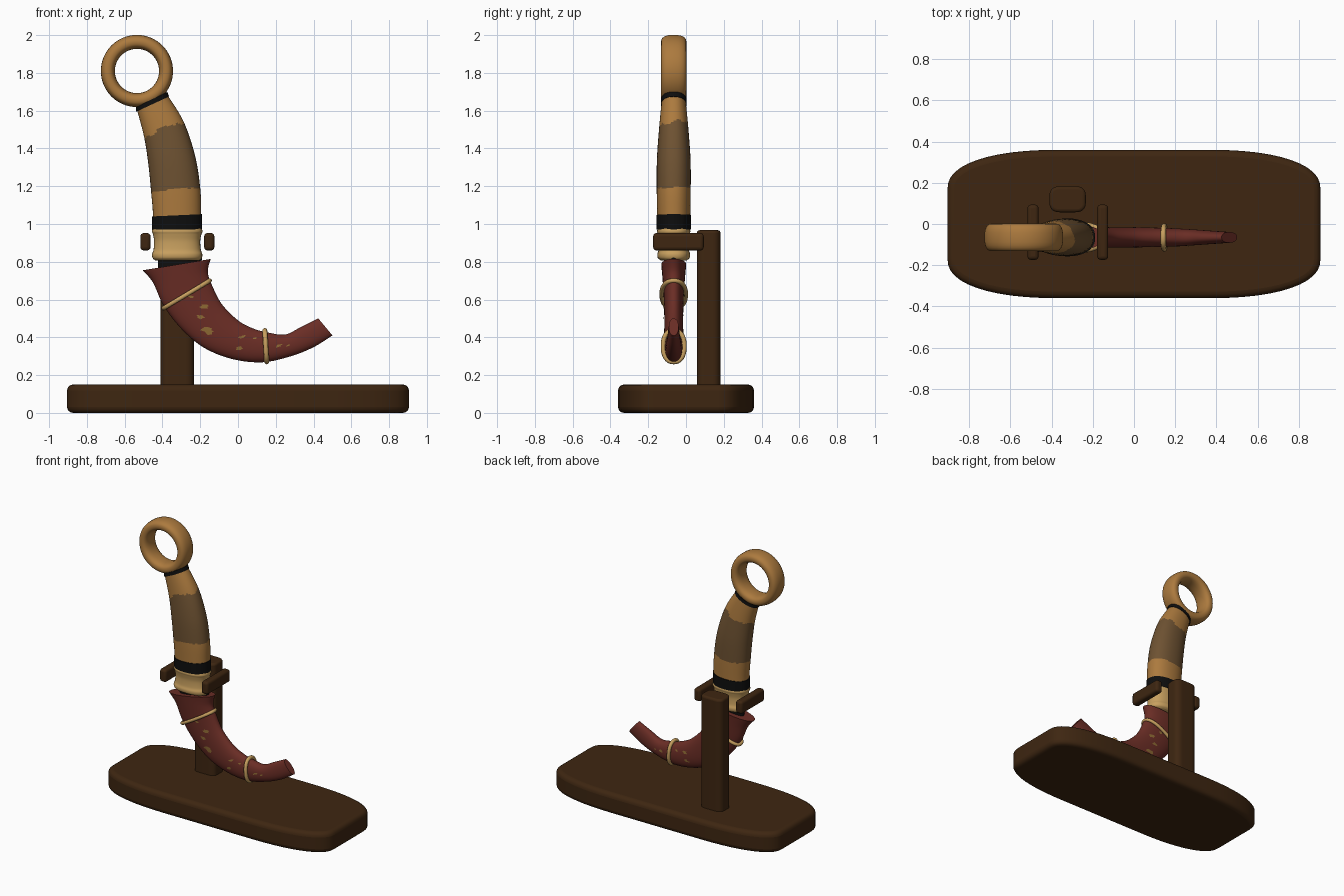
import bpy, bmesh, math, random
from mathutils import Vector

random.seed(4)
cube = bpy.data.objects.get("Cube")
if cube:
    bpy.data.objects.remove(cube, do_unlink=True)

Y0 = -0.065  # depth plane of the knife


def material(name, r, g, b):
    m = bpy.data.materials.new(name)
    m.use_nodes = True
    lin = [((c / 255 + 0.055) / 1.055) ** 2.4 for c in (r, g, b)] + [1]
    m.diffuse_color = lin
    m.node_tree.nodes["Principled BSDF"].inputs["Base Color"].default_value = lin
    return m


WOOD = material("dark wood", 62, 38, 17)
TAN = material("tan horn", 172, 122, 62)
BROWN = material("brown wrap", 110, 82, 50)
GOLD = material("pale gold", 200, 160, 95)
BLACK = material("black", 14, 14, 14)
RED = material("maroon leather", 106, 45, 37)
OCHRE = material("ochre", 142, 106, 52)


def finish(name, bm, mats, bevel=0, angle=40):
    bmesh.ops.recalc_face_normals(bm, faces=bm.faces)
    me = bpy.data.meshes.new(name)
    bm.to_mesh(me)
    bm.free()
    ob = bpy.data.objects.new(name, me)
    bpy.context.collection.objects.link(ob)
    for m in mats:
        me.materials.append(m)
    if bevel:
        mod = ob.modifiers.new("rounding", "BEVEL")
        mod.width, mod.segments = bevel, 4
        mod.limit_method = "ANGLE"
        mod.angle_limit = math.radians(50)
    bpy.ops.object.select_all(action="DESELECT")
    ob.select_set(True)
    bpy.context.view_layer.objects.active = ob
    bpy.ops.object.shade_smooth_by_angle(angle=math.radians(angle))
    return ob


def power(a, e):
    # point on a unit superellipse
    c, s = math.cos(a), math.sin(a)
    return (math.copysign(abs(c) ** (2 / e), c), math.copysign(abs(s) ** (2 / e), s))


def skin(name, rings, mats, closed=False, rule=None):
    bm = bmesh.new()
    vs = [[bm.verts.new(p) for p in ring] for ring in rings]
    count, n = len(vs), len(vs[0])
    for i in range(count if closed else count - 1):
        a, b = vs[i], vs[(i + 1) % count]
        for j in range(n):
            k = (j + 1) % n
            f = bm.faces.new((a[j], a[k], b[k], b[j]))
            if rule:
                f.material_index = rule(i / (count - 1), j / n * math.tau)
    if not closed:
        bm.faces.new(vs[0])
        bm.faces.new(vs[-1])
    return finish(name, bm, mats)


def sample(st, s):
    # smooth interpolation through stations
    i = min(int(s), len(st) - 2)
    t = s - i
    p0, p1, p2, p3 = (st[max(0, min(len(st) - 1, i + d))] for d in (-1, 0, 1, 2))
    return [0.5 * (2 * b + (c - a) * t + (2 * a - 5 * b + 4 * c - d) * t * t
                   + (3 * b - a - 3 * c + d) * t ** 3)
            for a, b, c, d in zip(p0, p1, p2, p3)]


def section(st, s, e, n=40):
    lx, lz, rx, rz, t = sample(st, s)
    mid = Vector(((lx + rx) / 2, Y0, (lz + rz) / 2))
    half = Vector(((rx - lx) / 2, 0, (rz - lz) / 2))
    ring = []
    for j in range(n):
        c, d = power(j / n * math.tau, e)
        ring.append(mid + half * c + Vector((0, t * d, 0)))
    return ring


def loft(name, st, mats, steps=40, e=2.2, rule=None):
    end = len(st) - 1
    return skin(name, [section(st, end * i / steps, e) for i in range(steps + 1)], mats, rule=rule)


def prism(name, cx, cy, hx, hy, rx, ry, z0, z1, bevel, e=2.3):
    # upright block with elliptical corners
    bm = bmesh.new()
    pts = []
    for q, (sx, sy) in enumerate(((1, 1), (-1, 1), (-1, -1), (1, -1))):
        for i in range(13):
            c, s = power((q + i / 12) * math.pi / 2, e)
            pts.append((cx + sx * (hx - rx) + rx * c, cy + sy * (hy - ry) + ry * s))
    low = [bm.verts.new((x, y, z0)) for x, y in pts]
    f = bm.faces.new(low)
    up = bmesh.ops.extrude_face_region(bm, geom=[f])["geom"]
    bmesh.ops.translate(bm, vec=(0, 0, z1 - z0),
                        verts=[v for v in up if isinstance(v, bmesh.types.BMVert)])
    bmesh.ops.remove_doubles(bm, verts=bm.verts, dist=0.0005)
    return finish(name, bm, [WOOD], bevel)


def cord(name, cx, cz, hx, hz, hy, tube):
    # tied loop around the sheath
    cu = bpy.data.curves.new(name, "CURVE")
    cu.dimensions = "3D"
    cu.bevel_depth, cu.bevel_resolution = tube, 3
    sp = cu.splines.new("POLY")
    sp.points.add(39)
    for j, p in enumerate(sp.points):
        c, s = power(j / 40 * math.tau, 2.3)
        p.co = (cx + hx * c, Y0 + hy * s, cz + hz * c, 1)
    sp.use_cyclic_u = True
    cu.materials.append(GOLD)
    bpy.context.collection.objects.link(bpy.data.objects.new(name, cu))


# stand
prism("stand_base", 0, 0, 0.905, 0.36, 0.55, 0.19, 0, 0.15, 0.032)
prism("stand_post", -0.322, 0.12, 0.088, 0.063, 0.05, 0.045, 0.12, 0.967, 0.015)
for side, x in (("right", -0.49), ("left", -0.152)):
    bm = bmesh.new()
    bmesh.ops.create_cube(bm, size=1)
    bmesh.ops.scale(bm, vec=(0.054, 0.268, 0.092), verts=bm.verts)
    bmesh.ops.translate(bm, vec=(x, -0.04, 0.906), verts=bm.verts)
    finish(side + "_support_arm", bm, [WOOD], 0.018)

# grip with wavy wrapped middle
grip = [(-.45, .96, -.195, .96, .086), (-.45, 1.05, -.195, 1.06, .088),
        (-.46, 1.17, -.2, 1.19, .09), (-.475, 1.32, -.227, 1.36, .089),
        (-.497, 1.46, -.287, 1.54, .078), (-.533, 1.6, -.375, 1.685, .064),
        (-.538, 1.63, -.39, 1.71, .058)]


def wrap(t, a):
    wave = 0.012 * math.sin(a * 3) + 0.006 * math.sin(a * 7 + 1)
    return 1 if 2 / 6 + wave * 0.5 < t < 4 / 6 + wave else 0


loft("grip", grip, [TAN, BROWN], 120, rule=wrap)
loft("lower_grip_band", [(-.455, .97, -.19, .972, .091), (-.455, 1.04, -.19, 1.052, .092)], [BLACK], 4)
loft("upper_grip_band", [(-.54, 1.594, -.365, 1.675, .068), (-.54, 1.618, -.374, 1.7, .067)], [BLACK], 4)

# finger ring
rings = []
for i in range(64):
    a = i / 64 * math.tau
    ring = []
    for j in range(24):
        c, s = power(j / 24 * math.tau, 2.5)
        r = 0.154 + 0.037 * c
        ring.append((-0.535 + r * math.cos(a), Y0 + 0.067 * s, 1.81 + r * math.sin(a)))
    rings.append(ring)
skin("finger_ring", rings, [TAN], closed=True)

# waisted guard and blade root
guard = [(-.322 - w, z, -.322 + w, z, t) for z, w, t in
         ((.808, .118, .07), (.82, .13, .084), (.84, .133, .087), (.865, .125, .08),
          (.91, .122, .078), (.945, .128, .084), (.96, .134, .088), (.978, .13, .085))]
loft("guard", guard, [GOLD], 42, 2.4)
loft("blade_root", [(-.42, .72, -.2, .72, .035), (-.425, .83, -.19, .83, .035)], [BLACK], 4)

# curved sheath
sheath = [(-.505, .755, -.145, .815, .066), (-.45, .69, -.16, .745, .06),
          (-.395, .57, -.135, .67, .053), (-.3, .445, -.085, .575, .05),
          (-.18, .345, 0, .49, .049), (-.03, .285, .08, .447, .048),
          (.13, .268, .16, .425, .046), (.28, .3, .25, .415, .04),
          (.4, .348, .33, .453, .033), (.5, .41, .425, .5, .026)]
loft("sheath", sheath, [RED], 72)
cord("upper_cord", -.272, .627, .122, .073, .064, .012)
cord("lower_cord", .147, .353, -.005, .083, .056, .013)

# painted flecks lying on both faces of the sheath
bm = bmesh.new()


def on_sheath(s, v, side):
    lx, lz, rx, rz, t = sample(sheath, s)
    k = (v + 1) / 2
    depth = t * (1 - abs(v) ** 2.2) ** (1 / 2.2) + 0.003
    return Vector((lx + (rx - lx) * k, Y0 + side * depth, lz + (rz - lz) * k))


for s, v, size in ((2.1, .1, .1), (2.7, .35, .15), (3, -.05, .14), (3.6, -.25, .2),
                   (4.8, .35, .15), (5.4, .5, .1), (5, -.3, .13), (6.6, .1, .14), (7, 0, .1)):
    for side in (-1, 1):
        hub = bm.verts.new(on_sheath(s, v, side))
        rim = []
        for j in range(12):
            a = j / 12 * math.tau
            r = size * random.uniform(0.5, 1.2)
            rim.append(bm.verts.new(on_sheath(s + r * math.cos(a), v + r * (math.sin(a) + 0.5 * math.cos(a)), side)))
        for j in range(12):
            bm.faces.new((hub, rim[j], rim[(j + 1) % 12]))
finish("sheath_flecks", bm, [OCHRE])
